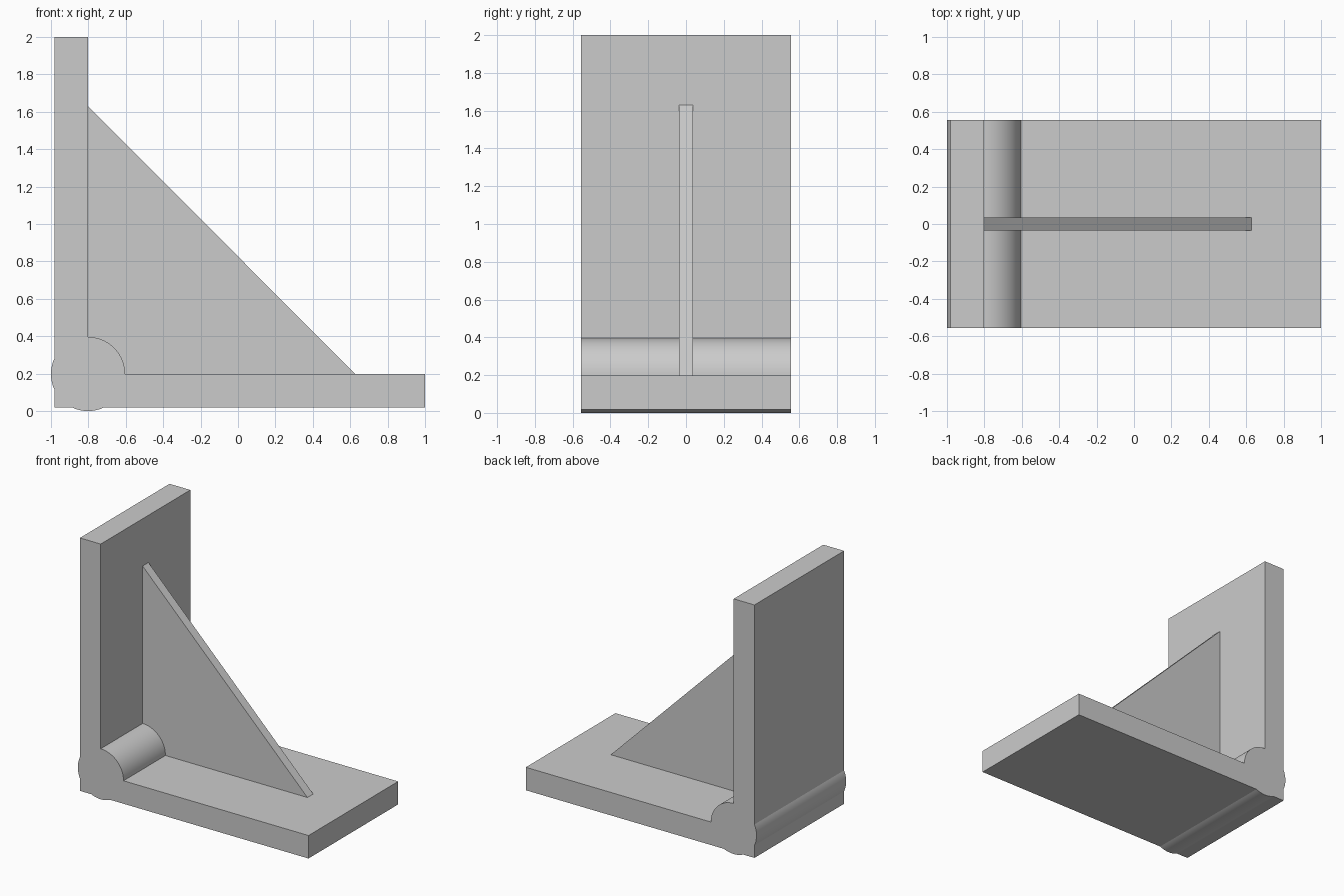
import bpy
import math

default = bpy.data.objects.get("Cube")
if default:
    bpy.data.objects.remove(default, do_unlink=True)

GREY = (0.6, 0.6, 0.6, 1.0)
grey = bpy.data.materials.new("light_grey")
grey.use_nodes = True
grey.diffuse_color = GREY
grey.node_tree.nodes["Principled BSDF"].inputs["Base Color"].default_value = GREY

R = 0.198                  # corner bead radius
CX, CZ = R - 1, R          # bead centre, on the inner corner
T = 0.18                   # plate thickness
HALF_DEPTH = 0.555


def extrude_profile(name, points, half):
    """Prism from an XZ outline running counter-clockwise, centred on y = 0."""
    n = len(points)
    verts = [(x, y, z) for y in (-half, half) for x, z in points]
    faces = [list(range(n)), list(range(2 * n - 1, n - 1, -1))]
    faces += [[i, i + n, (i + 1) % n + n, (i + 1) % n] for i in range(n)]
    mesh = bpy.data.meshes.new(name)
    mesh.from_pydata(verts, [], faces)
    mesh.materials.append(grey)
    obj = bpy.data.objects.new(name, mesh)
    bpy.context.collection.objects.link(obj)
    return obj


def arc(start, end, steps):
    angles = [math.radians(start + (end - start) * i / steps) for i in range(steps + 1)]
    return [(CX + R * math.cos(a), CZ + R * math.sin(a)) for a in angles]


# L-shaped bracket with the round bead breaking through its three corner sides
bulge = math.degrees(math.acos(T / R))
outline = [(CX - T, CZ - T)]
outline += arc(270 - bulge, 270 + bulge, 16)
outline += [(1, CZ - T), (1, CZ)]
outline += arc(0, 90, 32)
outline += [(CX, 2), (CX - T, 2)]
outline += arc(180 - bulge, 180 + bulge, 16)
bracket = extrude_profile("angle_bracket", outline, HALF_DEPTH)

# Triangular stiffener, tucked into the bead at the corner
gusset = extrude_profile("gusset", [(CX, CZ), (0.627, CZ), (CX, 1.63)], 0.036)

# Smooth bead, crisp plate edges
bpy.ops.object.select_all(action="DESELECT")
bracket.select_set(True)
bpy.context.view_layer.objects.active = bracket
bpy.ops.object.shade_smooth_by_angle(angle=math.radians(15))
